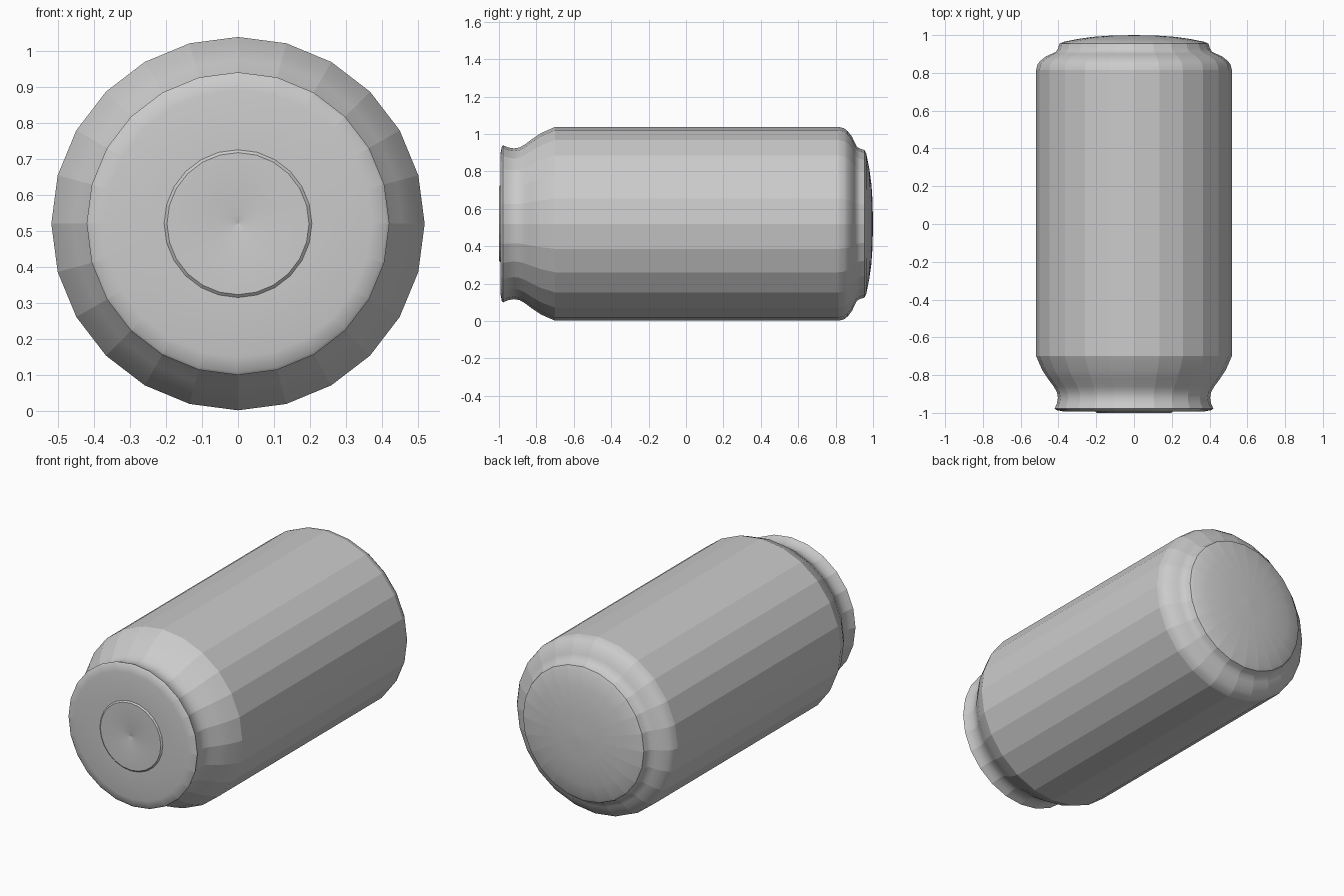
import bpy, bmesh, math
from mathutils import Vector

if "Cube" in bpy.data.objects:
    bpy.data.objects.remove(bpy.data.objects["Cube"])

SIDES = 24
CENTRE_Z = 0.52


def lathe(name, profile, sharp_rings=()):
    """Turn a (radius, y) profile round the lengthwise axis."""
    bm = bmesh.new()
    verts = [bm.verts.new((0, y, r)) for r, y in profile]
    edges = [bm.edges.new(pair) for pair in zip(verts, verts[1:])]
    bmesh.ops.spin(bm, geom=verts + edges, cent=(0, 0, 0), axis=(0, 1, 0),
                   angle=2 * math.pi, steps=SIDES, use_duplicate=False)
    bmesh.ops.remove_doubles(bm, verts=bm.verts[:], dist=0.0005)
    for f in bm.faces:
        f.smooth = True
        c = f.calc_center_median()
        f.normal_update()
    # Facets stay crisp around the can, the profile shades smoothly along it
    for e in bm.edges:
        a, b = e.verts
        lengthwise = abs(a.co.y - b.co.y) > 0.0005
        ring_y = (a.co.y + b.co.y) / 2
        creased = len(e.link_faces) == 2 and e.calc_face_angle(0) > math.radians(35)
        marked = any(abs(ring_y - y) < 0.001 for y in sharp_rings)
        e.smooth = not (lengthwise or creased or marked)
    bmesh.ops.recalc_face_normals(bm, faces=bm.faces[:])
    # Point faces outward from the can's middle
    score = sum(f.normal.dot(f.calc_center_median()) * f.calc_area() for f in bm.faces)
    if score < 0:
        bmesh.ops.reverse_faces(bm, faces=bm.faces[:])
    mesh = bpy.data.meshes.new(name)
    bm.to_mesh(mesh)
    bm.free()
    obj = bpy.data.objects.new(name, mesh)
    obj.location.z = CENTRE_Z
    bpy.context.collection.objects.link(obj)
    return obj


# Barrel with the flared neck at the front and stepped shoulder at the back
lathe("can_body", [
    (0.42, -0.978), (0.408, -0.95), (0.403, -0.92), (0.408, -0.89),
    (0.425, -0.86), (0.455, -0.82), (0.485, -0.775), (0.518, -0.70),
    (0.518, 0.815), (0.511, 0.845), (0.495, 0.865), (0.465, 0.888),
    (0.438, 0.90), (0.412, 0.913), (0.402, 0.93), (0.394, 0.955),
], sharp_rings=(-0.70, 0.815))

# Flat front end with a raised disc and a small central dimple
lathe("front_end", [
    (0.42, -0.978), (0.412, -0.985), (0.37, -0.993), (0.205, -0.993),
    (0.197, -1.0), (0.025, -1.0), (0.0, -0.994),
])

# Gently domed back end
lathe("back_end", [
    (0.394, 0.955), (0.375, 0.964), (0.294, 0.98), (0.215, 0.991),
    (0.13, 0.997), (0.0, 1.0),
])
